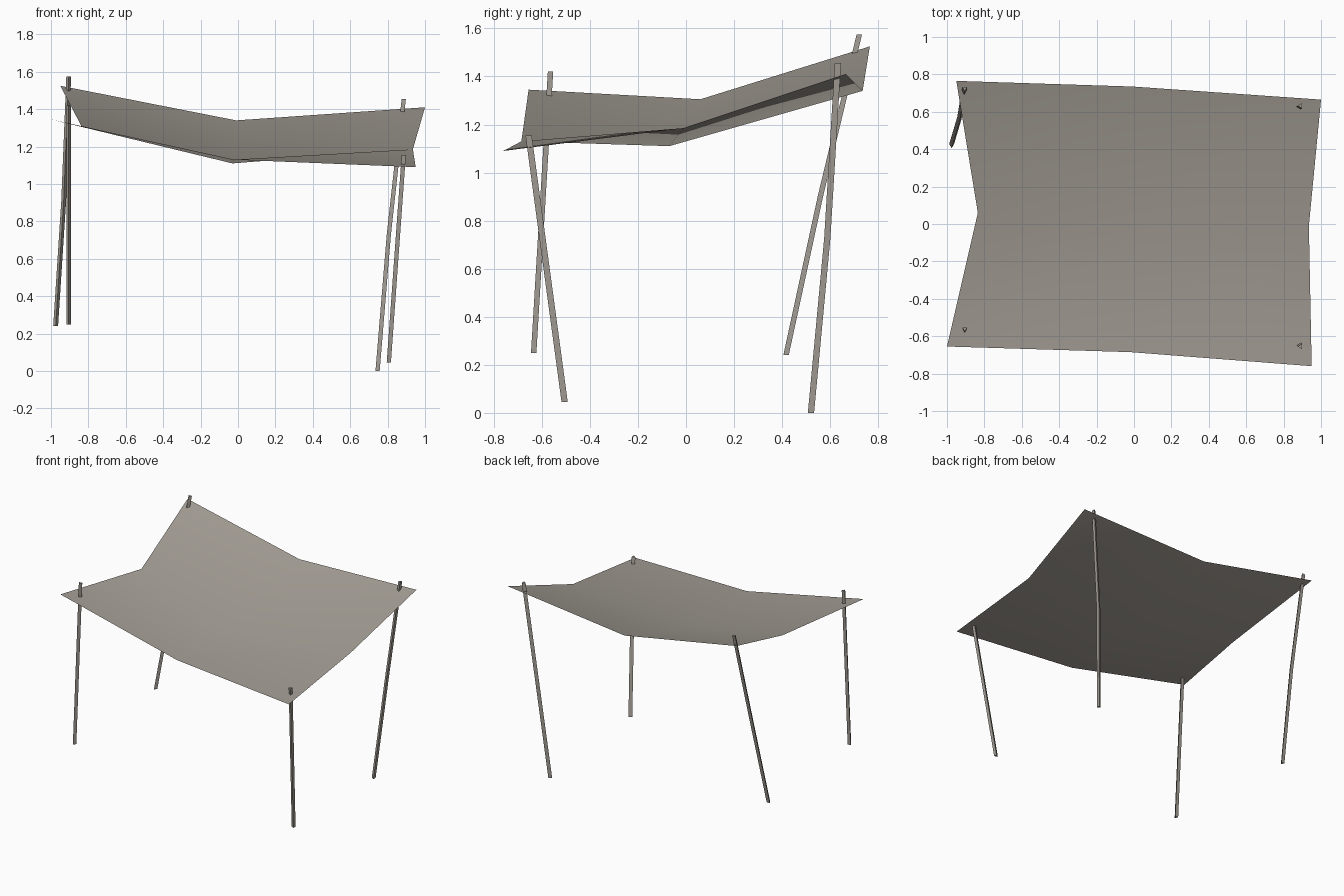
import bpy, bmesh, math
from mathutils import Vector

if "Cube" in bpy.data.objects:
    bpy.data.objects.remove(bpy.data.objects["Cube"])


def material(name, rgb):
    m = bpy.data.materials.new(name)
    m.diffuse_color = (*rgb, 1)
    m.use_nodes = True
    m.node_tree.nodes["Principled BSDF"].inputs["Base Color"].default_value = m.diffuse_color
    return m


canvas = material("weathered canvas", (0.37, 0.34, 0.30))


def add_object(name, bm, mat):
    me = bpy.data.meshes.new(name)
    bm.to_mesh(me)
    bm.free()
    me.materials.append(mat)
    ob = bpy.data.objects.new(name, me)
    bpy.context.collection.objects.link(ob)
    return ob


# Sagging cloth: a single-layer 3 x 3 sheet, rows run front to back
rows = [
    [(-1.0, -0.655, 1.345), (-0.02, -0.685, 1.13), (0.95, -0.76, 1.09)],
    [(-0.835, 0.06, 1.305), (-0.03, -0.07, 1.11), (0.935, -0.01, 1.185)],
    [(-0.95, 0.765, 1.525), (-0.01, 0.735, 1.34), (1.0, 0.665, 1.41)],
]
bm = bmesh.new()
grid = [[bm.verts.new(p) for p in r] for r in rows]
for j in range(2):
    for i in range(2):
        f = bm.faces.new((grid[j][i], grid[j][i + 1],
                          grid[j + 1][i + 1], grid[j + 1][i]))
        f.smooth = True
add_object("cloth_canopy", bm, canvas)


# Leaning three-sided poles, each with a slightly bent middle
def pole(name, foot, top, bend, turn, r=0.015):
    foot, top = Vector(foot), Vector(top)
    mid = (foot + top) / 2 + Vector((*bend, 0))
    bm = bmesh.new()
    rings = []
    for c in (foot, mid, top):
        rings.append([bm.verts.new(c + Vector((r * math.cos(a), r * math.sin(a), 0)))
                      for a in (turn + k * math.tau / 3 for k in range(3))])
    for a, b in zip(rings, rings[1:]):
        for k in range(3):
            n = (k + 1) % 3
            bm.faces.new((a[k], a[n], b[n], b[k]))
    bm.faces.new(rings[0][::-1])
    bm.faces.new(rings[-1])
    add_object(name, bm, canvas)


down, left = -math.pi / 2, math.pi
pole("front_left_pole", (-0.905, -0.63, 0.25), (-0.905, -0.56, 1.42), (0, 0), down)
pole("back_left_pole", (-0.975, 0.42, 0.24), (-0.905, 0.725, 1.575), (0.008, -0.008), down)
pole("front_right_pole", (0.81, -0.505, 0.045), (0.89, -0.655, 1.155), (0, 0), left)
pole("back_right_pole", (0.75, 0.52, 0.0), (0.89, 0.632, 1.455), (-0.01, 0.012), left)
